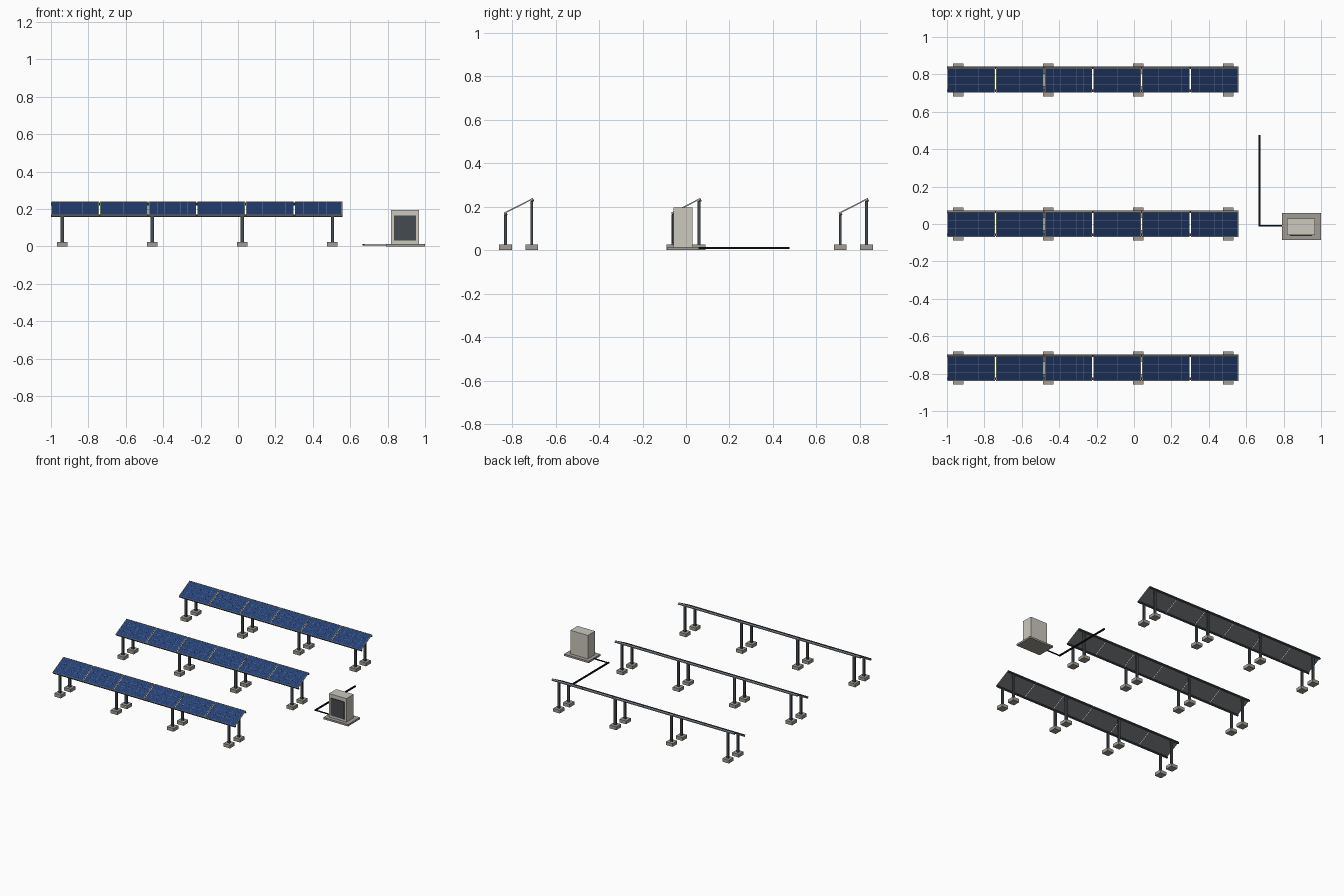
import bpy, bmesh, math
from mathutils import Matrix, Vector

if "Cube" in bpy.data.objects:
    bpy.data.objects.remove(bpy.data.objects["Cube"])


def material(name, rgb):
    m = bpy.data.materials.new(name)
    m.diffuse_color = (*rgb, 1)
    m.use_nodes = True
    m.node_tree.nodes["Principled BSDF"].inputs["Base Color"].default_value = m.diffuse_color
    return m


STEEL = material("dark_steel", (0.06, 0.07, 0.08))
ALU = material("aluminium", (0.42, 0.42, 0.40))
GLASS = material("blue_glass", (0.018, 0.05, 0.17))
LINE = material("cell_line", (0.16, 0.24, 0.42))
BACK = material("back_sheet", (0.17, 0.18, 0.19))
CONCRETE = material("concrete", (0.36, 0.34, 0.30))
CABINET = material("cabinet_paint", (0.60, 0.58, 0.51))
DOOR = material("door_grey", (0.06, 0.07, 0.08))
CABLE = material("cable_black", (0.006, 0.006, 0.007))


def box_mesh(name, boxes, mat):
    """One mesh from a list of (centre, size) boxes."""
    bm = bmesh.new()
    for c, s in boxes:
        bmesh.ops.create_cube(bm, size=1, matrix=Matrix.Translation(c) @ Matrix.Diagonal((*s, 1)))
    me = bpy.data.meshes.new(name)
    bm.to_mesh(me)
    bm.free()
    me.materials.append(mat)
    return me


def place(name, me, matrix=Matrix()):
    ob = bpy.data.objects.new(name, me)
    ob.matrix_world = matrix
    bpy.context.collection.objects.link(ob)
    return ob


def span(x0, x1, y0, y1, z0, z1):
    return (Vector(((x0 + x1) / 2, (y0 + y1) / 2, (z0 + z1) / 2)), (x1 - x0, y1 - y0, z1 - z0))


# Shared panel parts, lying flat around the origin
W, L, T, F = 0.254, 0.15, 0.006, 0.004
PITCH = 0.2605
TILT = math.radians(27)
w, l = W / 2, L / 2
frame = box_mesh("panel_frame", [
    span(-w, w, -l, -l + F, -T / 2, T / 2), span(-w, w, l - F, l, -T / 2, T / 2),
    span(-w, -w + F, -l + F, l - F, -T / 2, T / 2), span(w - F, w, -l + F, l - F, -T / 2, T / 2)], ALU)
glass = box_mesh("panel_glass", [span(-w + F, w - F, -l + F, l - F, 0, T / 2 - 0.0006)], GLASS)
back = box_mesh("panel_back", [span(-w + F, w - F, -l + F, l - F, -T / 2 + 0.0006, 0)], BACK)
iw, il = w - F, l - F
lines = [span(x - 0.0006, x + 0.0006, -il, il, T / 2 - 0.001, T / 2 - 0.0002)
         for x in (-iw + 2 * iw * i / 6 for i in range(1, 6))]
lines += [span(-iw, iw, y - 0.0006, y + 0.0006, T / 2 - 0.001, T / 2 - 0.0002)
          for y in (-il / 3, il / 3)]
cells = box_mesh("cell_lines", lines, LINE)

# Shared row parts: two purlins under the panel edges, posts, footings
X0, X1 = -1.0, 0.56
XC = (X0 + X1) / 2
rails = box_mesh("purlins", [((0, s * 0.069, -T / 2 - 0.005), (X1 - X0, 0.011, 0.010)) for s in (-1, 1)], STEEL)
post_x = [-0.94, -0.458, 0.023, 0.505]
posts = box_mesh("posts", [span(x - 0.009, x + 0.009, y - 0.006, y + 0.006, 0.02, top)
                           for x in post_x for y, top in ((-0.06, 0.164), (0.06, 0.226))], STEEL)
feet = box_mesh("footings", [span(x - 0.028, x + 0.028, y - 0.029, y + 0.029, 0, 0.025)
                             for x in post_x for y in (-0.06, 0.06)], CONCRETE)

# Three rows of six panels
tilt = Matrix.Rotation(TILT, 4, 'X')
for r, y in enumerate((-0.77, 0, 0.77), 1):
    base = Matrix.Translation((0, y, 0))
    place(f"row_{r}_footings", feet, base)
    place(f"row_{r}_posts", posts, base)
    place(f"row_{r}_purlins", rails, Matrix.Translation((XC, y, 0.203)) @ tilt)
    for i in range(6):
        m = Matrix.Translation((XC + (i - 2.5) * PITCH, y, 0.203)) @ tilt
        for part, me in (("frame", frame), ("glass", glass), ("back", back), ("cell_lines", cells)):
            place(f"row_{r}_panel_{i + 1}_{part}", me, m)

# Inverter cabinet on its slab
place("cabinet_slab", box_mesh("cabinet_slab", [span(0.79, 1.0, -0.086, 0.06, 0, 0.014)], CONCRETE))
place("cabinet_body", box_mesh("cabinet_body", [span(0.818, 0.967, -0.058, 0.030, 0.014, 0.195)], CABINET))
place("cabinet_door", box_mesh("cabinet_door", [span(0.833, 0.952, -0.064, -0.057, 0.032, 0.166)], DOOR))

# Cable duct from the cabinet slab toward the rows
place("cable_long", box_mesh("cable_long", [span(0.665, 0.675, -0.014, 0.477, 0.004, 0.014)], CABLE))
place("cable_short", box_mesh("cable_short", [span(0.67, 0.80, -0.013, -0.006, 0.004, 0.011)], CABLE))
